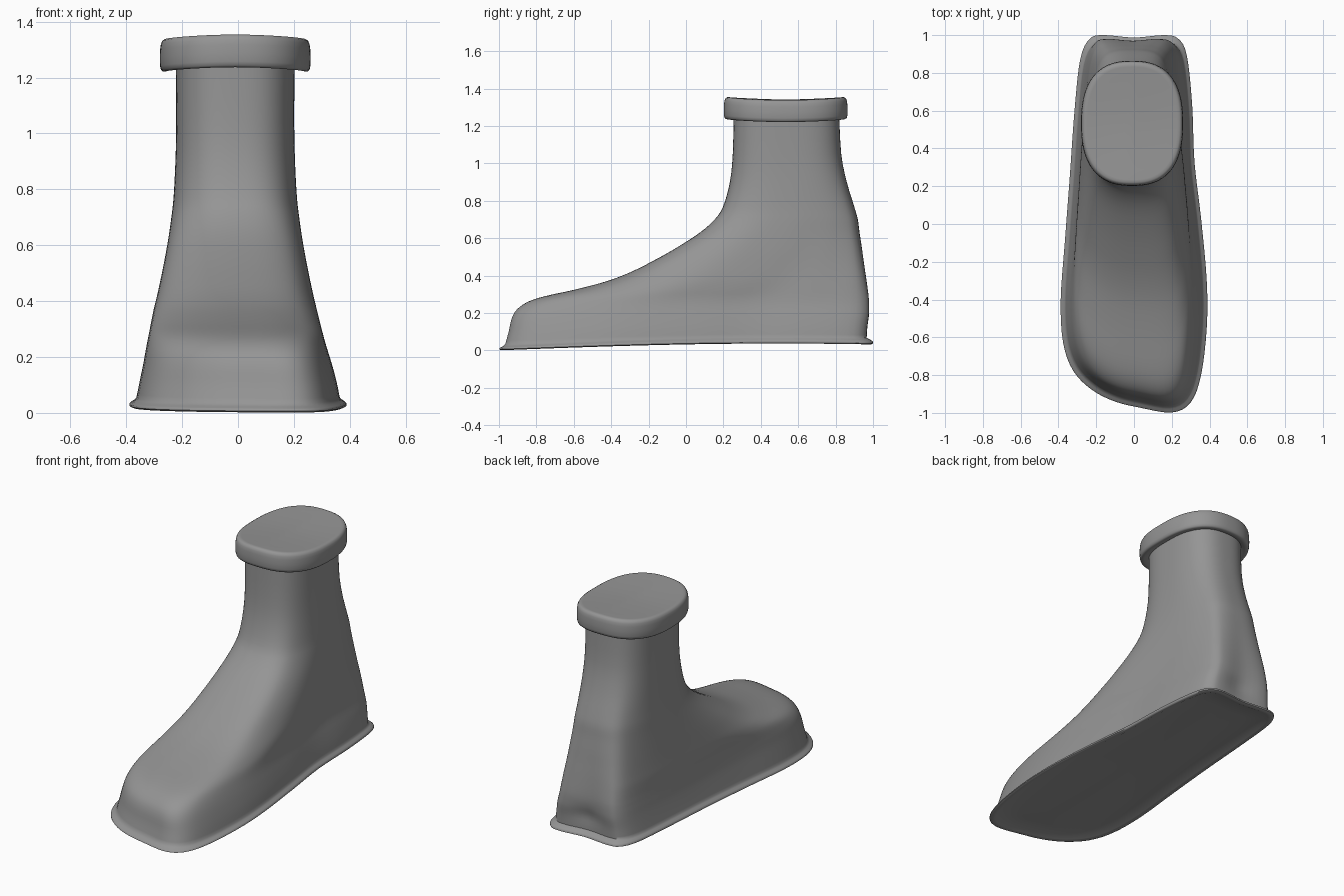
import bpy, bmesh, math

if "Cube" in bpy.data.objects:
    bpy.data.objects.remove(bpy.data.objects["Cube"])

N = 96  # points around each ring

grey = bpy.data.materials.new("dark_grey")
grey.diffuse_color = (0.3, 0.3, 0.3, 1)
grey.use_nodes = True
grey.node_tree.nodes["Principled BSDF"].inputs["Base Color"].default_value = grey.diffuse_color


def spline(keys, steps, closed=False):
    """Catmull-Rom through tuples of any length."""
    n, out = len(keys), []
    for i in range(n if closed else n - 1):
        if closed:
            p = [keys[(i + k) % n] for k in (-1, 0, 1, 2)]
        else:
            p = [keys[min(max(i + k, 0), n - 1)] for k in (-1, 0, 1, 2)]
        for s in range(steps):
            t = s / steps
            out.append(tuple(0.5 * (2 * b + (c - a) * t + (2 * a - 5 * b + 4 * c - d) * t * t
                                    + (3 * b - a - 3 * c + d) * t ** 3) for a, b, c, d in zip(*p)))
    if not closed:
        out.append(keys[-1])
    return out


def super_r(ang, e):
    """Unit superellipse point in direction ang (0 = +y)."""
    s, c = math.sin(ang), math.cos(ang)
    r = (abs(s) ** e + abs(c) ** e) ** (-1 / e)
    return s * r, c * r


def loft(name, rings, start, end):
    """Skin rings together and close both ends with a fan."""
    bm = bmesh.new()
    vs = [[bm.verts.new(p) for p in r] for r in rings]
    n = len(rings[0])
    for a, b in zip(vs, vs[1:]):
        for i in range(n):
            j = (i + 1) % n
            bm.faces.new((a[i], a[j], b[j], b[i]))
    for ring, pole in ((vs[0], start), (vs[-1], end)):
        v = bm.verts.new(pole)
        for i in range(n):
            bm.faces.new((ring[i], ring[(i + 1) % n], v))
    bmesh.ops.recalc_face_normals(bm, faces=bm.faces)
    me = bpy.data.meshes.new(name)
    bm.to_mesh(me)
    bm.free()
    me.materials.append(grey)
    ob = bpy.data.objects.new(name, me)
    bpy.context.collection.objects.link(ob)
    bpy.ops.object.select_all(action='DESELECT')
    ob.select_set(True)
    bpy.context.view_layer.objects.active = ob
    bpy.ops.object.shade_smooth_by_angle(angle=math.radians(60))
    return ob


# Sole outline, seen from above, slanted toe and notched heel
outline = spline([(0.03, -0.972), (0.2, -0.998), (0.3, -0.945), (0.355, -0.8), (0.385, -0.55),
                  (0.385, -0.3), (0.355, 0.03), (0.32, 0.33), (0.308, 0.63), (0.28, 0.89),
                  (0.235, 0.98), (0.16, 1.0), (0, 0.987), (-0.16, 1.0), (-0.235, 0.98),
                  (-0.285, 0.87), (-0.315, 0.6), (-0.34, 0.25), (-0.365, -0.08), (-0.388, -0.4),
                  (-0.375, -0.63), (-0.32, -0.78), (-0.22, -0.88), (-0.1, -0.94)], N // 24, True)


def lift(y):
    """The sole rises slightly from toe to heel."""
    return 0.036 * math.sin((y + 1) * 1.05) if y > -1 else 0


def sole_ring(inset, z, gain=1.0):
    return [(x * (1 - inset / 0.385), y * (1 - inset), z + gain * lift(y)) for x, y in outline]


# Thin flared rim round a slightly hollow sole
rim = [sole_ring(0.28, 0.018), sole_ring(0.16, 0.017), sole_ring(0.05, 0.013),
       sole_ring(0.03, 0.004), sole_ring(0.01, 0.001), sole_ring(0.0, 0.006),
       sole_ring(0.0, 0.011, 1.1), sole_ring(0.006, 0.016, 1.15), sole_ring(0.018, 0.022, 1.2)]

# Upper: height, front y, back y, half width, centre x, blend to ankle oval
keys = [(0.034, -0.968, 0.966, 0.364, 0, 0),
        (0.1, -0.95, 0.97, 0.352, 0, 0),
        (0.17, -0.935, 0.979, 0.337, -0.002, 0.02),
        (0.22, -0.907, 0.981, 0.326, -0.005, 0.045),
        (0.26, -0.85, 0.981, 0.317, -0.007, 0.075),
        (0.29, -0.76, 0.979, 0.310, -0.008, 0.105),
        (0.325, -0.6, 0.975, 0.302, -0.009, 0.145),
        (0.37, -0.43, 0.969, 0.292, -0.01, 0.2),
        (0.42, -0.3, 0.962, 0.280, -0.01, 0.275),
        (0.48, -0.18, 0.953, 0.267, -0.01, 0.37),
        (0.55, -0.055, 0.943, 0.253, -0.01, 0.49),
        (0.63, 0.07, 0.93, 0.239, -0.01, 0.62),
        (0.7, 0.15, 0.92, 0.229, -0.01, 0.74),
        (0.77, 0.197, 0.9, 0.221, -0.01, 0.84),
        (0.9, 0.234, 0.86, 0.214, -0.01, 0.96),
        (1.05, 0.25, 0.83, 0.211, -0.01, 1),
        (1.28, 0.255, 0.818, 0.213, -0.01, 1)]
upper = []
for z, yf, yb, hw, cx, t in spline(keys, 3):
    mid, half = (yf + yb) / 2, (yb - yf) / 2
    fade = max(0, 1 - z / 0.25)
    flat = []
    for x, y in outline:
        ex, ey = super_r(math.atan2(x / 0.39, y), 2.7)
        flat.append((x / 0.386 * (1 - t) + ex * t, y * (1 - t) + ey * t))
    wide = max(abs(u) for u, v in flat)
    ring = []
    for (u, v), (x, y) in zip(flat, outline):
        py = mid + half * v
        # faint dent low on the heel
        if y > 0.9:
            py -= 0.012 * math.exp(-(x / 0.1) ** 2 - ((z - 0.14) / 0.06) ** 2)
        ring.append((cx + hw * u / wide, py, z + 1.25 * lift(y) * fade))
    upper.append(ring)
loft("boot_body", rim + upper, (0, 0, 0.05), (-0.01, 0.535, 1.28))


# Padded collar with a gently wavy edge and closed top
def collar_ring(k, z):
    inset = (1 - k) * 0.27
    pts = []
    for i in range(N):
        a = 2 * math.pi * i / N
        x, y = super_r(a, 2.5)
        wave = 0.008 * math.cos(2 * a) * min(1, k * 1.1)
        pts.append((-0.01 + (0.27 - inset) * x, 0.533 + (0.331 - inset) * y, z + wave))
    return pts


collar = [collar_ring(k, z) for k, z in (
    (0.75, 1.25), (0.82, 1.238), (0.9, 1.231), (0.955, 1.229), (0.985, 1.236), (0.997, 1.25),
    (1.0, 1.28), (0.995, 1.31), (0.985, 1.328), (0.965, 1.34), (0.93, 1.346),
    (0.88, 1.346), (0.7, 1.344), (0.4, 1.343), (0.15, 1.342))]
loft("collar", collar, (-0.01, 0.533, 1.25), (-0.01, 0.533, 1.342))
